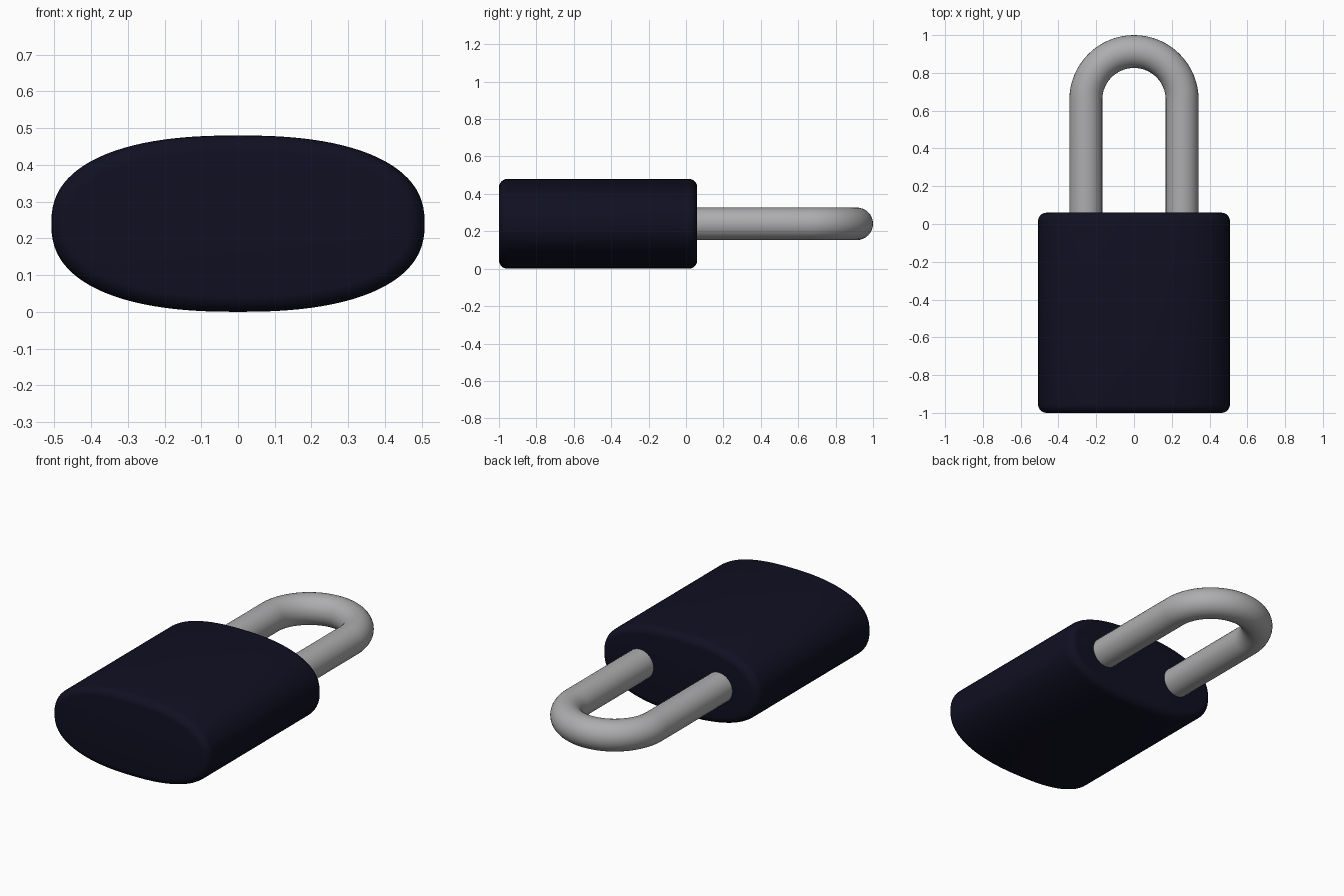
import bpy, bmesh
from math import sin, cos, pi, copysign

old = bpy.data.objects.get("Cube")
if old:
    bpy.data.objects.remove(old, do_unlink=True)

MID_Z = 0.24


def material(name, color, metallic=0.0):
    m = bpy.data.materials.new(name)
    m.use_nodes = True
    m.diffuse_color = color
    m.node_tree.nodes["Principled BSDF"].inputs["Base Color"].default_value = color
    return m


navy = material("dark navy", (0.005, 0.005, 0.016, 1))
steel = material("grey steel", (0.42, 0.42, 0.43, 1))


def add_mesh(name, bm, mat):
    bmesh.ops.recalc_face_normals(bm, faces=bm.faces)
    mesh = bpy.data.meshes.new(name)
    bm.to_mesh(mesh)
    bm.free()
    mesh.materials.append(mat)
    obj = bpy.data.objects.new(name, mesh)
    bpy.context.collection.objects.link(obj)
    bpy.ops.object.select_all(action="DESELECT")
    obj.select_set(True)
    bpy.context.view_layer.objects.active = obj
    bpy.ops.object.shade_smooth_by_angle(angle=0.7)
    return obj


def loft(bm, rings):
    """Join rings of points with quads and cap both ends."""
    loops = [[bm.verts.new(p) for p in ring] for ring in rings]
    for a, b in zip(loops, loops[1:]):
        for i in range(len(a)):
            j = (i + 1) % len(a)
            bm.faces.new((a[i], a[j], b[j], b[i]))
    bm.faces.new(loops[0])
    bm.faces.new(loops[-1])


def oval(y, inset, sides=96, power=2 / 2.4):
    """Squarish oval cross-section of the body."""
    def bulge(v, size):
        return copysign(abs(v) ** power, v) * (size - inset)
    angles = [2 * pi * i / sides for i in range(sides)]
    return [(bulge(cos(a), 0.508), y, MID_Z + bulge(sin(a), 0.24)) for a in angles]


# Body: oval block with rounded rims at both ends
FRONT, BACK, RIM = -1.0, 0.06, 0.045
steps = [pi / 2 * i / 6 for i in range(7)]
rim = [(RIM * (1 - sin(t)), RIM * (1 - cos(t))) for t in reversed(steps)]
rings = [oval(FRONT + d, inset) for d, inset in reversed([(b, a) for a, b in rim])]
rings += [oval(BACK - d, inset) for d, inset in [(b, a) for a, b in rim]]
bm = bmesh.new()
loft(bm, sorted(rings, key=lambda r: r[0][1]))
add_mesh("lock_body", bm, navy)

# Shackle: round bar swept along a U
BEND, TUBE, ARC_Y = 0.255, 0.087, 0.658
path = [(BEND, 0.0, 0.0)]
path += [(BEND * cos(t), ARC_Y + BEND * sin(t), t) for t in [pi * i / 32 for i in range(33)]]
path += [(-BEND, 0.0, pi)]


def bar_ring(x, y, turn, sides=32):
    angles = [2 * pi * i / sides for i in range(sides)]
    return [(x + TUBE * cos(a) * cos(turn), y + TUBE * cos(a) * sin(turn),
             MID_Z + TUBE * sin(a)) for a in angles]


bm = bmesh.new()
loft(bm, [bar_ring(*p) for p in path])
add_mesh("shackle", bm, steel)
